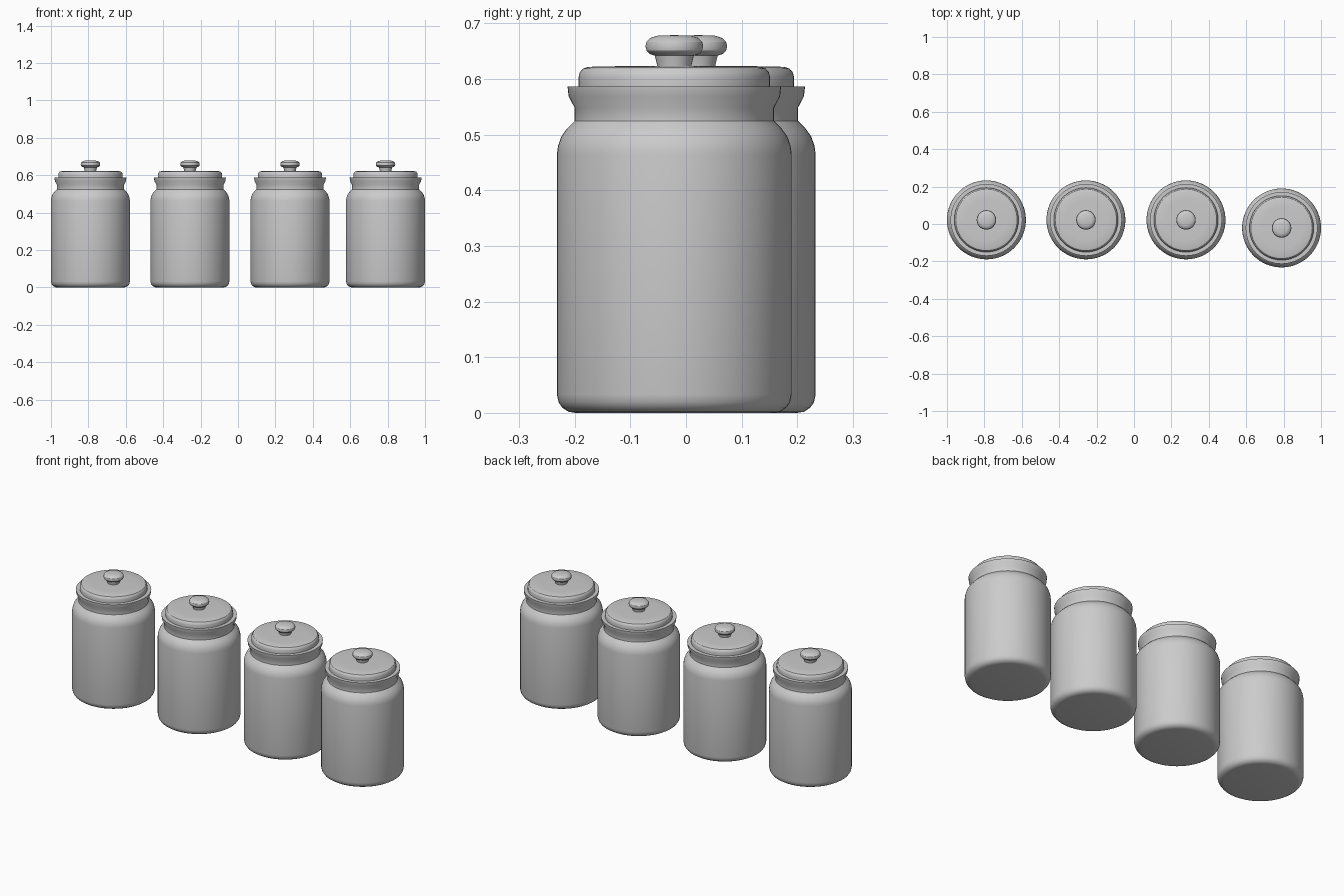
import bpy, bmesh
from math import radians, tau

SEGMENTS = 64


def lathe_mesh(name, profile):
    """Spin an (r, z) profile around the z axis."""
    bm = bmesh.new()
    verts = [bm.verts.new((r, 0, z)) for r, z in profile]
    edges = [bm.edges.new(pair) for pair in zip(verts, verts[1:])]
    bmesh.ops.spin(bm, geom=verts + edges, cent=(0, 0, 0), axis=(0, 0, 1),
                   angle=tau, steps=SEGMENTS, use_merge=True)
    bmesh.ops.remove_doubles(bm, verts=bm.verts, dist=1e-5)
    bmesh.ops.recalc_face_normals(bm, faces=bm.faces)
    mesh = bpy.data.meshes.new(name)
    bm.to_mesh(mesh)
    bm.free()
    mesh.shade_smooth()
    mesh.set_sharp_from_angle(angle=radians(30))
    return mesh


# Hollow jar: rounded foot, straight wall, shoulder, neck, flared rim, inside
jar = lathe_mesh("jar", [
    (0, 0), (0.178, 0), (0.190, 0.002), (0.201, 0.009), (0.208, 0.019),
    (0.211, 0.033), (0.211, 0.465), (0.209, 0.480), (0.203, 0.497),
    (0.193, 0.511), (0.179, 0.525), (0.179, 0.548), (0.190, 0.569),
    (0.192, 0.587), (0.160, 0.587), (0.160, 0.525), (0.190, 0.475),
    (0.190, 0.030), (0.175, 0.018), (0, 0.018)])

# Lid: shallow disc with a rounded edge
lid = lathe_mesh("lid", [
    (0, 0.580), (0.155, 0.580), (0.155, 0.587), (0.172, 0.587),
    (0.172, 0.604), (0.170, 0.612), (0.164, 0.619), (0.154, 0.622),
    (0.110, 0.623), (0, 0.624)])

# Knob: tapered stem with a mushroom cap
knob = lathe_mesh("knob", [
    (0, 0.618), (0.030, 0.618), (0.031, 0.626), (0.035, 0.642),
    (0.044, 0.645), (0.050, 0.651), (0.052, 0.659), (0.050, 0.667),
    (0.043, 0.674), (0.030, 0.678), (0, 0.679)])

# Row of four canisters, the last set slightly forward
for i, (x, y) in enumerate([(-0.789, 0.022), (-0.257, 0.022),
                            (0.278, 0.022), (0.789, -0.021)], 1):
    for part in (jar, lid, knob):
        ob = bpy.data.objects.new(f"{part.name}_{i}", part)
        ob.location = (x, y, 0)
        bpy.context.collection.objects.link(ob)
